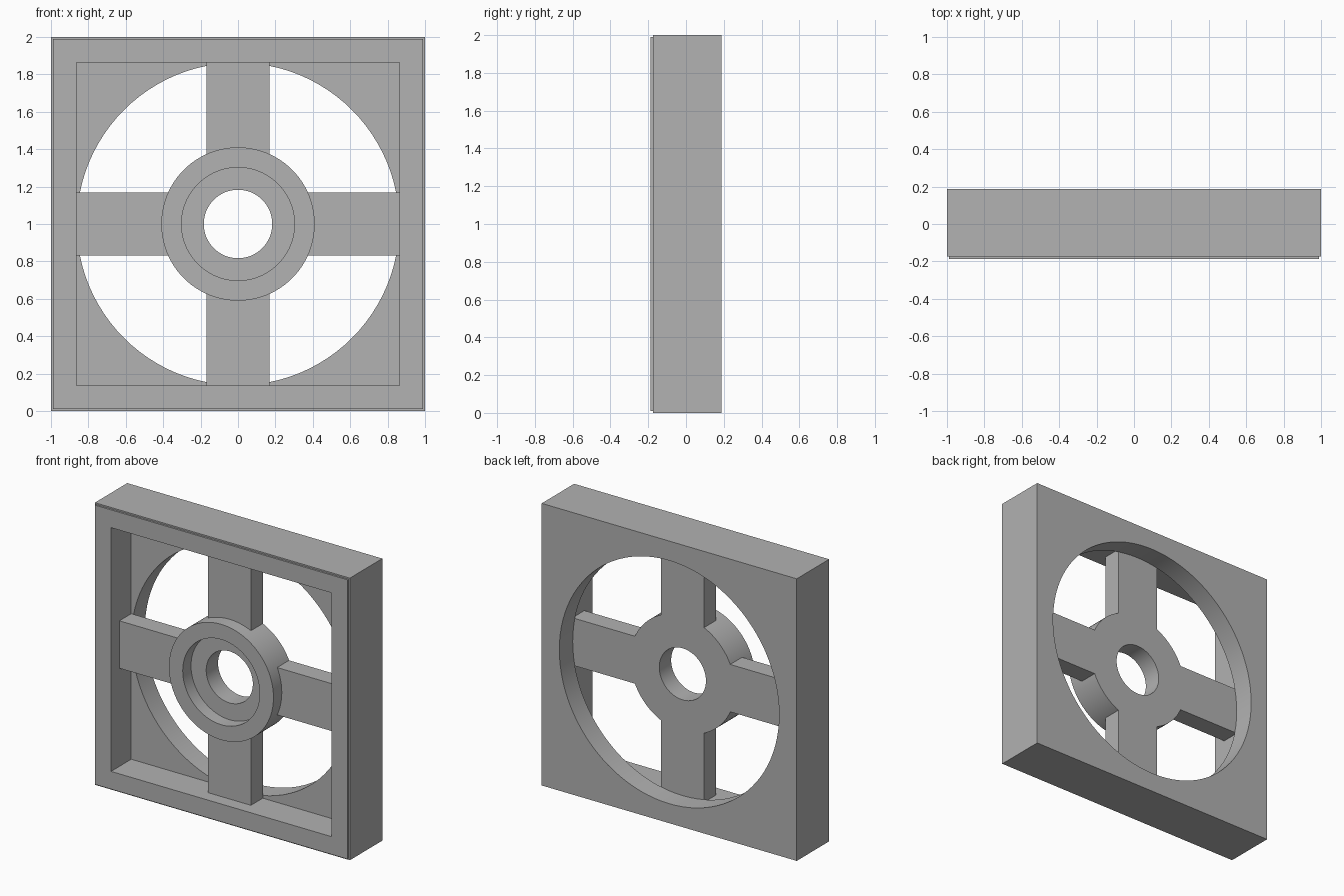
import bpy
import bmesh
from math import cos, sin, pi

if "Cube" in bpy.data.objects:
    bpy.data.objects.remove(bpy.data.objects["Cube"], do_unlink=True)

SEGMENTS = 96
MID_Z = 1.0
FRONT, BACK = -0.188, 0.188
WEB_FRONT, WEB_BACK = -0.095, 0.038   # depth range of spokes and hub floor

grey = bpy.data.materials.new("plain grey")
grey.use_nodes = True
grey.diffuse_color = (0.445, 0.445, 0.445, 1)
grey.node_tree.nodes["Principled BSDF"].inputs["Base Color"].default_value = grey.diffuse_color


def finish(name, bm):
    """Turn a bmesh into a named, coloured object."""
    bmesh.ops.recalc_face_normals(bm, faces=bm.faces)
    mesh = bpy.data.meshes.new(name)
    bm.to_mesh(mesh)
    bm.free()
    mesh.materials.append(grey)
    obj = bpy.data.objects.new(name, mesh)
    bpy.context.collection.objects.link(obj)
    return obj


def loft(name, rings):
    """Skin a closed loop of rings, each (shape, radius, y), about the y axis."""
    bm = bmesh.new()
    loops = []
    for shape, radius, y in rings:
        loop = []
        for i in range(SEGMENTS):
            a = 2 * pi * i / SEGMENTS
            x, z = cos(a), sin(a)
            if shape == "square":
                reach = max(abs(x), abs(z))
                x, z = x / reach, z / reach
            loop.append(bm.verts.new((radius * x, y, MID_Z + radius * z)))
        loops.append(loop)
    for a, b in zip(loops, loops[1:] + loops[:1]):
        for i in range(SEGMENTS):
            j = (i + 1) % SEGMENTS
            bm.faces.new((a[i], a[j], b[j], b[i]))
    return finish(name, bm)


def box(name, low, high):
    """Axis-aligned box between two corners."""
    bm = bmesh.new()
    bmesh.ops.create_cube(bm, size=1)
    for v in bm.verts:
        v.co = [h if c > 0 else l for c, l, h in zip(v.co, low, high)]
    return finish(name, bm)


def smooth(obj):
    bpy.ops.object.select_all(action="DESELECT")
    obj.select_set(True)
    bpy.context.view_layer.objects.active = obj
    bpy.ops.object.shade_smooth_by_angle(angle=pi / 6)


# Square frame: stepped front lip, square recess, round opening in the back plate
frame = loft("square_frame", [
    ("square", 1.0, BACK),
    ("square", 1.0, FRONT + 0.013),
    ("square", 0.99, FRONT + 0.013),
    ("square", 0.99, FRONT),
    ("square", 0.864, FRONT),
    ("square", 0.864, WEB_BACK),
    ("circle", 0.862, WEB_BACK),
    ("circle", 0.862, BACK),
])
smooth(frame)

# Hub: raised collar, shallow recess and through bore
hub = loft("hub", [
    ("circle", 0.41, WEB_BACK),
    ("circle", 0.41, FRONT),
    ("circle", 0.302, FRONT),
    ("circle", 0.302, WEB_FRONT),
    ("circle", 0.183, WEB_FRONT),
    ("circle", 0.183, WEB_BACK),
])
smooth(hub)

# Four spokes from inside the hub collar to the frame walls
INNER, OUTER, HALF = 0.34, 0.868, 0.168
spans = {
    "left": ((INNER, -HALF), (OUTER, HALF)),
    "right": ((-OUTER, -HALF), (-INNER, HALF)),
    "upper": ((-HALF, INNER), (HALF, OUTER)),
    "lower": ((-HALF, -OUTER), (HALF, -INNER)),
}
for side, ((x0, z0), (x1, z1)) in spans.items():
    box(side + "_spoke", (x0, WEB_FRONT, MID_Z + z0), (x1, WEB_BACK, MID_Z + z1))
